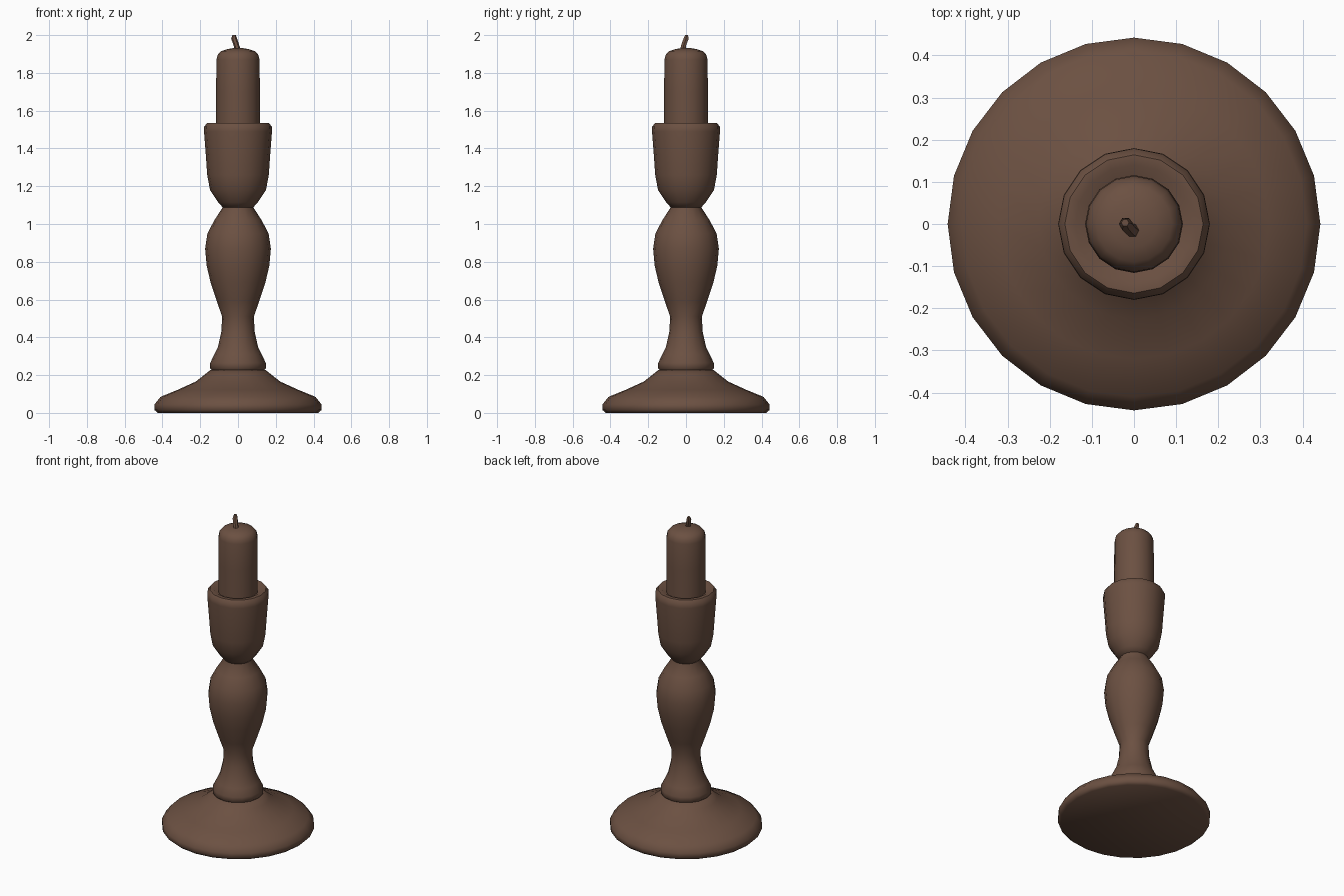
import bpy, bmesh, math
from mathutils import Vector

if "Cube" in bpy.data.objects:
    bpy.data.objects.remove(bpy.data.objects["Cube"])

# One brown for the whole model
brown = bpy.data.materials.new("dark_brown")
brown.diffuse_color = (0.148, 0.081, 0.054, 1)
brown.use_nodes = True
brown.node_tree.nodes["Principled BSDF"].inputs["Base Color"].default_value = brown.diffuse_color


def finish(bm, name, angle):
    bmesh.ops.recalc_face_normals(bm, faces=bm.faces)
    mesh = bpy.data.meshes.new(name)
    bm.to_mesh(mesh)
    bm.free()
    mesh.materials.append(brown)
    obj = bpy.data.objects.new(name, mesh)
    bpy.context.collection.objects.link(obj)
    bpy.ops.object.select_all(action='DESELECT')
    obj.select_set(True)
    bpy.context.view_layer.objects.active = obj
    bpy.ops.object.shade_smooth_by_angle(angle=math.radians(angle))
    return obj


def loft(name, rings, sides, angle=50):
    """Skin circles given as (radius, z, x, y) and cap both ends."""
    bm = bmesh.new()
    loops = []
    for r, z, x, y in rings:
        loops.append([bm.verts.new((x + r * math.cos(2 * math.pi * i / sides),
                                    y + r * math.sin(2 * math.pi * i / sides), z))
                      for i in range(sides)])
    for a, b in zip(loops, loops[1:]):
        for i in range(sides):
            j = (i + 1) % sides
            bm.faces.new((a[i], a[j], b[j], b[i]))
    bm.faces.new(loops[0][::-1])
    bm.faces.new(loops[-1])
    return finish(bm, name, angle)


def lathe(name, profile, sides, angle=50):
    return loft(name, [(r, z, 0, 0) for r, z in profile], sides, angle)


# Wide domed foot
lathe("base", [(0.425, 0), (0.442, 0.015), (0.442, 0.045), (0.41, 0.085),
               (0.32, 0.122), (0.225, 0.165), (0.18, 0.2), (0.145, 0.228)], 24)

# Turned stem: collar, narrow neck, belly and waist
lathe("stem", [(0.125, 0.215), (0.147, 0.235), (0.147, 0.265), (0.125, 0.31),
               (0.106, 0.35), (0.088, 0.43), (0.084, 0.51), (0.112, 0.59),
               (0.145, 0.69), (0.166, 0.78), (0.174, 0.87), (0.162, 0.95),
               (0.125, 1.02), (0.08, 1.09), (0.08, 1.1)], 16)

# Candle cup
lathe("cup", [(0.078, 1.085), (0.105, 1.115), (0.148, 1.18), (0.163, 1.26),
              (0.17, 1.36), (0.18, 1.49), (0.179, 1.515), (0.164, 1.535),
              (0.14, 1.535), (0.118, 1.52)], 16)

# Candle with rounded shoulder
lathe("candle", [(0.116, 1.5), (0.116, 1.7), (0.114, 1.87), (0.108, 1.895),
                 (0.09, 1.915), (0.055, 1.926), (0.02, 1.932)], 16, 60)

# Leaning wick
loft("wick", [(0.018, 1.91, 0.002, -0.018), (0.015, 1.945, -0.008, -0.013),
              (0.016, 1.98, -0.02, 0.0), (0.009, 2.0, -0.021, 0.003)], 6)
